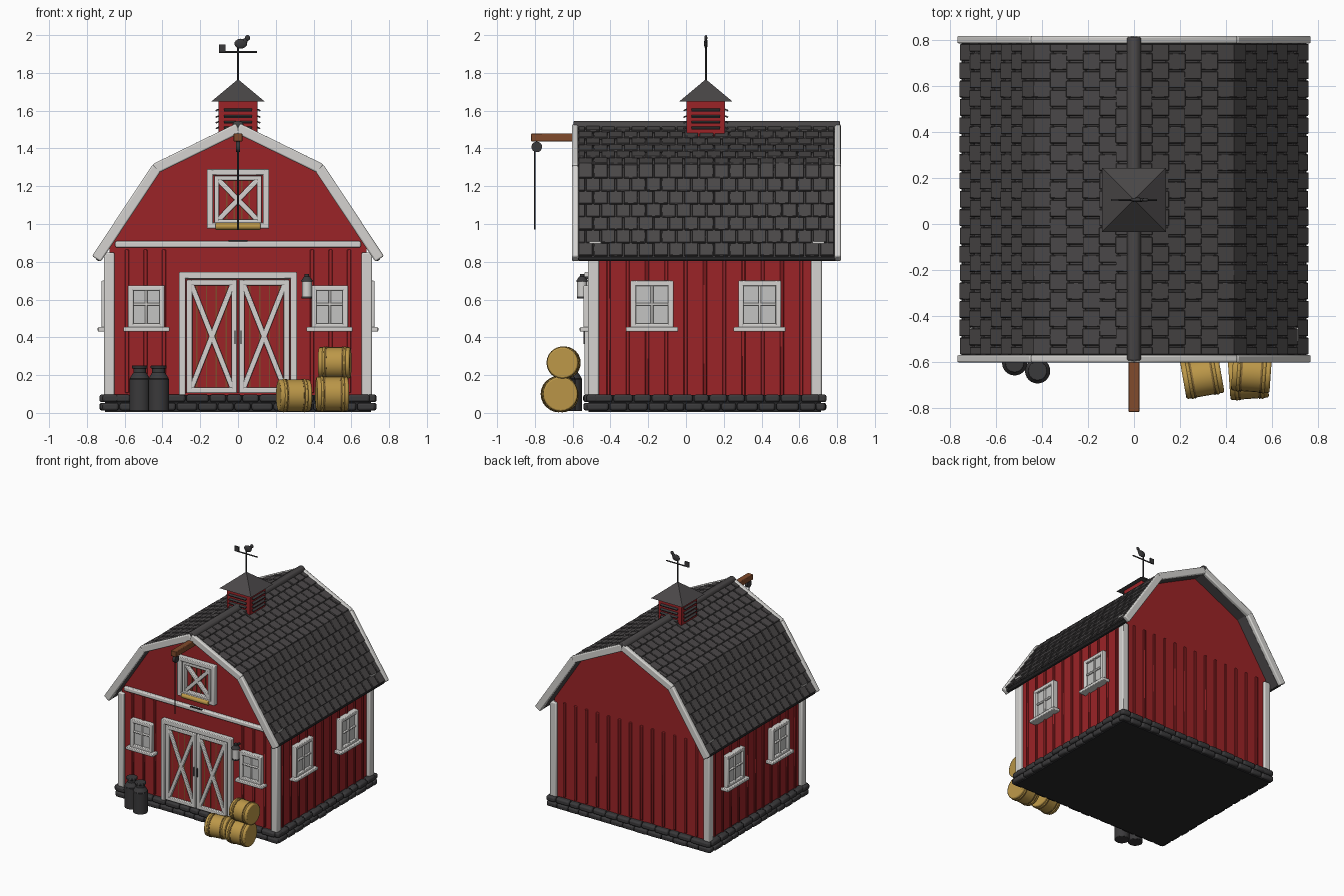
import bpy, bmesh, math, random
from mathutils import Matrix, Vector

if "Cube" in bpy.data.objects:
    bpy.data.objects.remove(bpy.data.objects["Cube"])

random.seed(4)
T, I4 = Matrix.Translation, Matrix.Identity(4)


def material(name, rgb):
    m = bpy.data.materials.new(name)
    m.diffuse_color = (*rgb, 1)
    m.use_nodes = True
    m.node_tree.nodes["Principled BSDF"].inputs["Base Color"].default_value = m.diffuse_color
    return m


RED = material("barn red", (0.33, 0.017, 0.02))
WHITE = material("trim white", (0.66, 0.65, 0.63))
PANE = material("pale glass", (0.55, 0.55, 0.54))
ROOF = material("shingle grey", (0.068, 0.063, 0.064))
STONE = material("stone grey", (0.042, 0.041, 0.043))
DARK = material("iron black", (0.02, 0.02, 0.022))
HAY = material("hay gold", (0.50, 0.31, 0.065))
TWINE = material("twine brown", (0.25, 0.15, 0.04))
WOOD = material("wood brown", (0.22, 0.07, 0.025))


def box(bm, c, size, base=I4, rot=I4):
    bmesh.ops.create_cube(bm, size=1, matrix=base @ T(Vector(c)) @ rot @ Matrix.Diagonal((*size, 1)))


def bar(bm, p, q, width, y, thick, base=I4):
    """Board between two (x, z) points, centred at depth y."""
    dx, dz = q[0] - p[0], q[1] - p[1]
    box(bm, ((p[0] + q[0]) / 2, y, (p[1] + q[1]) / 2), (math.hypot(dx, dz), thick, width),
        base, Matrix.Rotation(math.atan2(-dz, dx), 4, 'Y'))


def frame(bm, x0, x1, z0, z1, w, y, t, base=I4):
    for x in (x0 + w / 2, x1 - w / 2):
        box(bm, (x, y, (z0 + z1) / 2), (w, t, z1 - z0), base)
    for z in (z0 + w / 2, z1 - w / 2):
        box(bm, ((x0 + x1) / 2, y, z), (x1 - x0, t * 0.98, w), base)


def tube(bm, c, r, h, axis='Z', r2=None, seg=24, base=I4):
    rot = {'Z': I4, 'X': Matrix.Rotation(math.pi / 2, 4, 'Y'), 'Y': Matrix.Rotation(math.pi / 2, 4, 'X')}[axis]
    bmesh.ops.create_cone(bm, cap_ends=True, segments=seg, radius1=r, radius2=r if r2 is None else r2,
                          depth=h, matrix=base @ T(Vector(c)) @ rot)


def prism(bm, pts, y0, y1):
    f = bm.faces.new([bm.verts.new((x, y0, z)) for x, z in pts])
    g = bmesh.ops.extrude_face_region(bm, geom=[f])
    bmesh.ops.translate(bm, vec=(0, y1 - y0, 0), verts=[v for v in g['geom'] if isinstance(v, bmesh.types.BMVert)])


def finish(name, bm, mat, bevel=0, seg=2, smooth=True):
    bmesh.ops.recalc_face_normals(bm, faces=bm.faces)
    me = bpy.data.meshes.new(name)
    bm.to_mesh(me)
    bm.free()
    me.materials.append(mat)
    ob = bpy.data.objects.new(name, me)
    bpy.context.collection.objects.link(ob)
    if bevel:
        m = ob.modifiers.new("bevel", 'BEVEL')
        m.width, m.segments, m.limit_method = bevel, seg, 'ANGLE'
    if smooth:
        bpy.context.view_layer.objects.active = ob
        ob.select_set(True)
        bpy.ops.object.shade_smooth_by_angle(angle=math.radians(35))
        ob.select_set(False)
    return ob


new = bmesh.new
EAVE, KNEE, RIDGE = (0.745, 0.825), (0.43, 1.305), (0.0, 1.515)

# barn body with gambrel gables
bm = new()
prism(bm, [(-.68, .06), (.68, .06), (.68, .88), (.415, 1.28), (0, 1.49), (-.415, 1.28), (-.68, .88)], -.5, .7)
finish("barn_body", bm, RED, smooth=False)

# vertical battens on all walls
bm = new()
for i in range(-6, 7):
    x = i * 0.098
    box(bm, (x, .7, .485), (.022, .02, .76))
    if abs(x) > .3:
        box(bm, (x, -.5, .485), (.022, .02, .76))
for i in range(11):
    for s in (-1, 1):
        box(bm, (s * .68, -.41 + i * .102, .47), (.022, .02, .76))
finish("wall_battens", bm, RED, .004, 1)

# foundation block and stones
bm = new()
box(bm, (0, .1, .05), (1.41, 1.23, .09))
finish("foundation", bm, DARK)
bm = new()
for row, z in enumerate((.033, .077)):
    for axis, half in ((0, .72), (1, .63)):
        for s in (-1, 1):
            u = -half - row * .04
            while u < half:
                l = min(random.uniform(.08, .125), half + .01 - u)
                if l > .03:
                    c, d = max(u, -half) + l / 2, s * random.uniform(-.004, .004)
                    if axis == 0:
                        box(bm, (c, .1 + s * .615 + d, z), (l - .006, .05, .041))
                    else:
                        box(bm, (s * .705 + d, .1 + c, z), (.05, l - .006, .041))
                u += l
finish("foundation_stones", bm, STONE, .012)

# white corner boards, band and rake boards
bm = new()
for sx in (-1, 1):
    for y in (-.49, .69):
        box(bm, (sx * .682, y, .47), (.056, .058, .76))
box(bm, (0, -.51, .892), (1.3, .035, .034))
for y in (-.587, .803):
    for s in (-1, 1):
        bar(bm, (s * .75, .815), (s * .43, 1.298), .055, y, .034)
        bar(bm, (s * .44, 1.292), (0, 1.507), .055, y, .033)
finish("white_trim", bm, WHITE, .008)

# roof deck and shingles
deck, tiles = new(), new()
for s in (1, -1):
    flip = Matrix.Diagonal((s, 1, 1, 1))
    for p, q, rows in ((EAVE, KNEE, 7), (KNEE, RIDGE, 6)):
        L = math.dist(p, q)
        a = math.atan2(q[1] - p[1], p[0] - q[0])
        n = Vector((math.sin(a), 0, math.cos(a)))
        up = Vector((q[0] - p[0], 0, q[1] - p[1])) / L
        P = Vector((p[0], 0, p[1]))
        box(deck, P + up * L / 2 - n * .014 + Vector((0, .108, 0)), (L + .01, 1.36, .026), flip,
            Matrix.Rotation(a, 4, 'Y'))
        h = L / rows
        for r in range(rows):
            y = -.572 - (r % 2) * .04
            while y < .785:
                y0, y1 = max(y, -.572), min(y + .08, .788)
                if y1 - y0 > .02:
                    w = random.uniform(-.002, .002)
                    box(tiles, P + up * (h * (r + .54)) + n * (.008 + w) + Vector((0, (y0 + y1) / 2, 0)),
                        (h * 1.12, y1 - y0 - .007, .014), flip, Matrix.Rotation(a - .1, 4, 'Y'))
                y += .08
finish("roof_deck", deck, ROOF)
finish("roof_shingles", tiles, ROOF, .003, 1)

# ridge cap and eave rails
bm = new()
tube(bm, (0, .11, 1.515), .032, 1.41, 'Y', seg=12)
finish("ridge_cap", bm, ROOF, .006)
bm = new()
for s in (-1, 1):
    tube(bm, (s * .738, .11, .818), .014, 1.36, 'Y', seg=10)
finish("eave_rails", bm, STONE)
bm = new()
for s in (-1, 1):
    for y in (-.48, .7):
        box(bm, (s * .71, y, .902), (.014, .06, .012))
finish("snow_guards", bm, WHITE)

# windows: local frame faces -y
fr, pane = new(), new()
spots = [T((x, -.5, 0)) for x in (-.485, .485)]
for y in (-.18, .39):
    for s in (-1, 1):
        spots.append(T((s * .68, y, 0)) @ Matrix.Rotation(s * math.pi / 2, 4, 'Z'))
for i, M in enumerate(spots):
    w, top = (.097, .675) if i < 2 else (.113, .7)
    frame(fr, -w, w, .445, top, .028, -.02, .045, M)
    box(fr, (0, -.018, (.445 + top) / 2), (.014, .036, top - .46), M)
    box(fr, (0, -.018, .575), (2 * w - .02, .035, .014), M)
    box(fr, (0, -.03, .442), (2 * w + .05, .065, .024), M)
    box(pane, (0, -.008, (.445 + top) / 2), (2 * w - .03, .03, top - .47), M)
finish("window_frames", fr, WHITE, .005)
finish("window_panes", pane, PANE)

# double barn door and loft door
trim, gold, planks = new(), new(), new()
for x in (-.295, .295):
    box(trim, (x, -.512, .42), (.034, .05, .65))
box(trim, (0, -.512, .728), (.62, .05, .036))
box(planks, (0, -.505, .415), (.56, .02, .62))
for s in (-1, 1):
    a, b = sorted((s * .004, s * .272))
    frame(trim, a, b, .105, .705, .03, -.522, .026)
    a, b = a + .025, b - .025
    bar(trim, (a, .13), (b, .68), .028, -.522, .023)
    bar(trim, (a, .68), (b, .13), .028, -.522, .022)
    for x in (.06, .112, .164, .216):
        box(gold, (s * (x + .003), -.514, .405), (.007, .006, .57))
frame(trim, -.165, .165, .975, 1.29, .032, -.515, .05)
frame(trim, -.125, .125, 1.0, 1.255, .024, -.512, .036)
bar(trim, (-.105, 1.02), (.105, 1.235), .028, -.513, .03)
bar(trim, (-.105, 1.235), (.105, 1.02), .028, -.513, .029)
for x in (-.06, -.02, .02, .06):
    box(gold, (x, -.503, 1.128), (.007, .006, .22))
finish("door_trim", trim, WHITE, .005)
finish("door_planks", planks, RED)
finish("plank_gaps", gold, WOOD)
bm = new()
tube(bm, (0, -.54, .987), .018, .24, 'X', seg=12)
finish("loft_hay", bm, HAY, .005)

# hoist beam, pulley and rope
bm = new()
box(bm, (0, -.65, 1.458), (.046, .34, .044))
finish("hoist_beam", bm, WOOD, .004)
bm = new()
tube(bm, (0, -.79, 1.408), .028, .022, 'X')
tube(bm, (0, -.8, 1.19), .004, .44, seg=8)
box(bm, (0, -.53, .912), (.1, .012, .008))
for s in (-1, 1):
    box(bm, (s * .015, -.538, .4), (.006, .01, .07))
finish("pulley_and_rope", bm, STONE)

# cupola with louvres and pyramid roof
C = T((0, .105, 0))
bm = new()
box(bm, (0, 0, 1.555), (.205, .205, .2), C)
finish("cupola_body", bm, RED, .006)
bm = new()
for k in range(4):
    R = C @ Matrix.Rotation(k * math.pi / 2, 4, 'Z')
    for z in (1.51, 1.54, 1.57, 1.605):
        box(bm, (0, -.106, z), (.15, .026, .008), R, Matrix.Rotation(.4, 4, 'X'))
finish("cupola_louvres", bm, STONE)
bm = new()
tube(bm, (0, 0, 1.707), .198, .115, r2=.003, seg=4, base=C @ Matrix.Rotation(math.pi / 4, 4, 'Z'))
finish("cupola_roof", bm, ROOF, smooth=False)

# weather vane
bm = new()
tube(bm, (0, 0, 1.85), .005, .19, seg=8, base=C)
tube(bm, (0, 0, 1.91), .005, .2, 'X', seg=8, base=C)
box(bm, (-.083, 0, 1.928), (.036, .008, .042), C)
for c, r in (((.015, 0, 1.955), (.034, .01, .026)), ((.05, 0, 1.985), (.014, .008, .015)),
             ((.038, 0, 1.97), (.014, .008, .014))):
    bmesh.ops.create_uvsphere(bm, u_segments=16, v_segments=10, radius=1,
                              matrix=C @ T(Vector(c)) @ Matrix.Diagonal((*r, 1)))
finish("weather_vane", bm, STONE)

# milk cans
bm = new()
for x, y in ((-.52, -.605), (-.42, -.64)):
    B = T((x, y, 0))
    tube(bm, (0, 0, .095), .055, .17, base=B)
    tube(bm, (0, 0, .197), .055, .035, r2=.034, base=B)
    tube(bm, (0, 0, .225), .034, .03, base=B)
    tube(bm, (0, 0, .243), .042, .016, base=B)
finish("milk_cans", bm, STONE, .004)

# round hay bales with twine bands
hay, twine = new(), new()
for x, y, z, r, turn in ((.297, -.665, .092, .085, 10), (.498, -.67, .1, .092, 4), (.512, -.648, .265, .083, -4)):
    B = T((x, y, z)) @ Matrix.Rotation(math.radians(turn), 4, 'Z')
    tube(hay, (0, 0, 0), r, .168, 'X', base=B)
    for dx in (-.055, .055):
        tube(hay, (dx, 0, 0), r + .004, .018, 'X', base=B)
        tube(twine, (dx * .78, 0, 0), r + .003, .007, 'X', base=B)
finish("hay_bales", hay, HAY, .008)
finish("bale_twine", twine, TWINE)

# wall lantern
glass, cap = new(), new()
tube(glass, (.365, -.55, .655), .026, .085, seg=12)
tube(cap, (.365, -.55, .708), .034, .026, r2=.016, seg=12)
tube(cap, (.365, -.55, .727), .012, .014, seg=12)
tube(cap, (.365, -.55, .61), .028, .01, seg=12)
box(cap, (.365, -.52, .715), (.012, .06, .012))
finish("lantern_glass", glass, WHITE)
finish("lantern_metal", cap, STONE)
